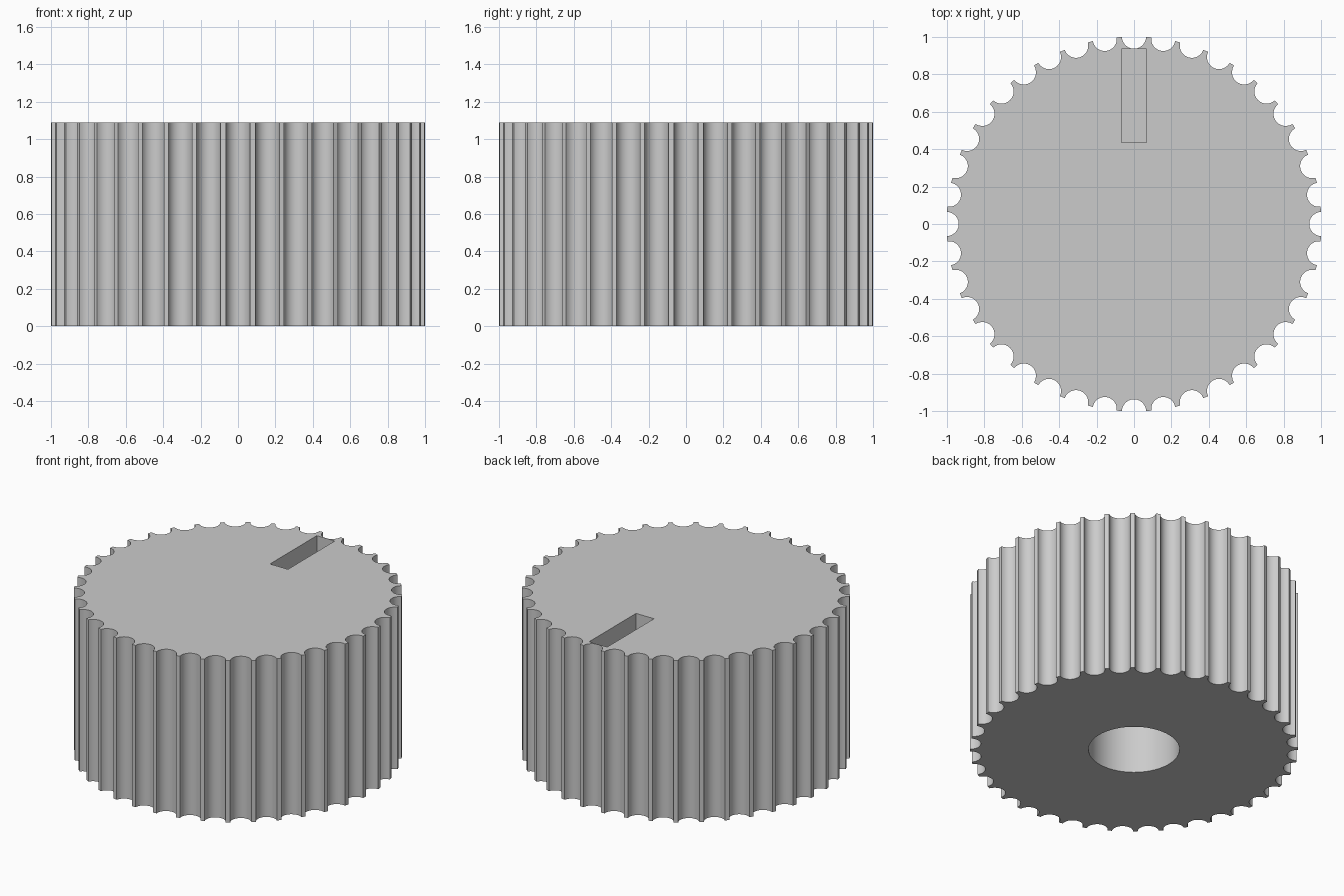
import bpy, bmesh
from math import sin, cos, pi, asin

if "Cube" in bpy.data.objects:
    bpy.data.objects.remove(bpy.data.objects["Cube"])

HEIGHT, RADIUS = 1.09, 1.002
FLUTES, FLUTE_R, STEPS = 40, 0.065, 12
BORE_R, BORE_DEPTH = 0.278, 0.8
SLOT_DEPTH = 0.2


def prism(name, points, z0, z1):
    """Extrude a closed counter-clockwise outline from z0 to z1."""
    bm = bmesh.new()
    base = bm.faces.new([bm.verts.new((x, y, z0)) for x, y in points])
    top = bmesh.ops.extrude_face_region(bm, geom=[base], use_keep_orig=True)
    verts = [g for g in top["geom"] if isinstance(g, bmesh.types.BMVert)]
    bmesh.ops.translate(bm, verts=verts, vec=(0, 0, z1 - z0))
    bmesh.ops.recalc_face_normals(bm, faces=bm.faces)
    mesh = bpy.data.meshes.new(name)
    bm.to_mesh(mesh)
    bm.free()
    obj = bpy.data.objects.new(name, mesh)
    bpy.context.collection.objects.link(obj)
    return obj


def circle(r, n):
    return [(r * cos(2 * pi * i / n), r * sin(2 * pi * i / n)) for i in range(n)]


# Fluted outline: one round scoop every 9 degrees, cut into the rim
outline = []
half = pi / 2 - asin(FLUTE_R / (2 * RADIUS))  # where the scoop meets the rim
for k in range(FLUTES):
    a = 2 * pi * k / FLUTES
    cx, cy = RADIUS * cos(a), RADIUS * sin(a)
    for i in range(STEPS + 1):
        t = a + pi + half - 2 * half * i / STEPS
        outline.append((cx + FLUTE_R * cos(t), cy + FLUTE_R * sin(t)))
knob = prism("knob_body", outline, 0, HEIGHT)

# Shaft bore from below and pointer slot in the top
bore = prism("shaft_bore_cutter", circle(BORE_R, 64), -0.2, BORE_DEPTH)
slot = prism("pointer_slot_cutter",
             [(-0.067, 0.436), (0.067, 0.436), (0.067, 0.935), (-0.067, 0.935)],
             HEIGHT - SLOT_DEPTH, HEIGHT + 0.2)

bpy.context.view_layer.objects.active = knob
knob.select_set(True)
for cutter in (bore, slot):
    cutter.hide_render = True
    mod = knob.modifiers.new(cutter.name, "BOOLEAN")
    mod.operation, mod.solver, mod.object = "DIFFERENCE", "EXACT", cutter
    bpy.ops.object.modifier_apply(modifier=mod.name)
    bpy.data.objects.remove(cutter)

bpy.ops.object.shade_smooth_by_angle(angle=pi / 6)
